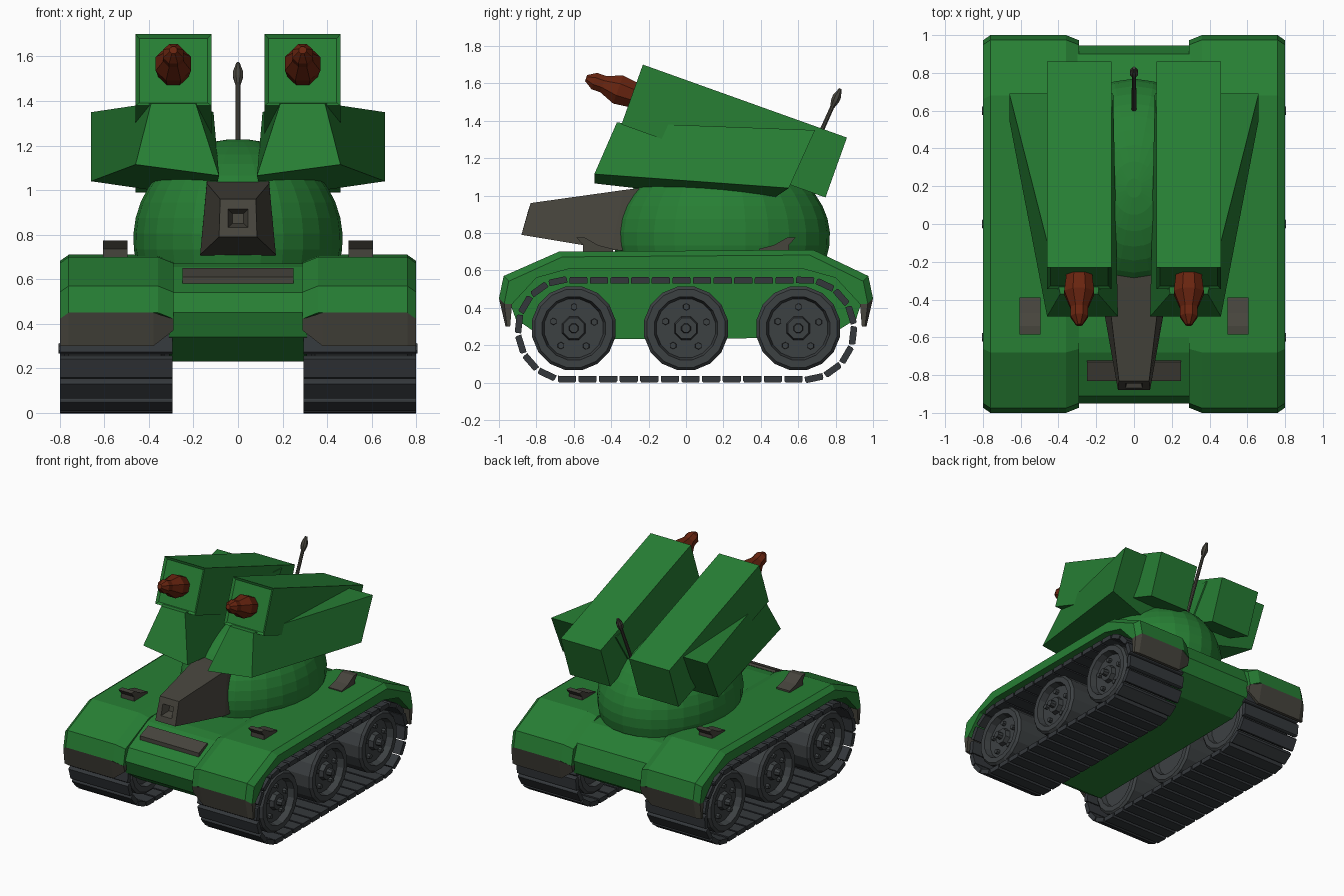
import bpy, bmesh, math
from mathutils import Vector

if "Cube" in bpy.data.objects:
    bpy.data.objects.remove(bpy.data.objects["Cube"])


def material(name, rgb):
    m = bpy.data.materials.new(name)
    m.diffuse_color = (*rgb, 1)
    m.use_nodes = True
    m.node_tree.nodes["Principled BSDF"].inputs["Base Color"].default_value = m.diffuse_color
    return m


GREEN = material("green paint", (0.02, 0.21, 0.034))
GREY = material("warm grey metal", (0.062, 0.058, 0.046))
TREAD = material("dark tread", (0.034, 0.039, 0.044))
WHEEL = material("wheel grey", (0.046, 0.052, 0.055))
RED = material("rust red", (0.14, 0.018, 0.005))


def loft(name, sections, mat):
    """Skin equal-length point loops and cap both ends."""
    bm = bmesh.new()
    rings = [[bm.verts.new(p) for p in s] for s in sections]
    n = len(rings[0])
    for a, b in zip(rings, rings[1:]):
        for i in range(n):
            j = (i + 1) % n
            bm.faces.new((a[i], a[j], b[j], b[i]))
    bm.faces.new(rings[0])
    bm.faces.new(rings[-1])
    bmesh.ops.recalc_face_normals(bm, faces=bm.faces)
    me = bpy.data.meshes.new(name)
    bm.to_mesh(me)
    bm.free()
    me.materials.append(mat)
    ob = bpy.data.objects.new(name, me)
    bpy.context.collection.objects.link(ob)
    return ob


def extrude(name, profile, x0, x1, mat):
    """Extrude a (y, z) profile across x."""
    return loft(name, [[(x, y, z) for y, z in profile] for x in (x0, x1)], mat)


def lathe(name, profile, origin, axis, sides, mat):
    """Turn (distance, radius) pairs around an axis."""
    o, a = Vector(origin), Vector(axis).normalized()
    u = a.cross(Vector((0, 0, 1)) if abs(a.z) < 0.95 else Vector((0, 1, 0))).normalized()
    v = a.cross(u)
    angles = [2 * math.pi * (i + 0.5) / sides for i in range(sides)]
    return loft(name, [[o + a * d + (u * math.cos(t) + v * math.sin(t)) * r
                        for t in angles] for d, r in profile], mat)


# Central hull
extrude("hull", [(-0.75, 0.23), (-0.91, 0.34), (-0.95, 0.45), (-0.91, 0.54), (-0.68, 0.655),
                 (-0.6, 0.67), (0.6, 0.67), (0.72, 0.66), (0.90, 0.57), (0.945, 0.45),
                 (0.91, 0.34), (0.75, 0.24)], -0.31, 0.31, GREEN)
extrude("front_bar", [(-0.83, 0.565), (-0.83, 0.61), (-0.73, 0.65), (-0.71, 0.61)],
        -0.25, 0.25, GREY)

# Turret dome
dome = []
for k in range(12):
    a = math.radians(-15 + 100 * k / 11)
    dome.append([(0.47 * math.cos(a) * math.cos(t), 0.19 + 0.58 * math.cos(a) * math.sin(t),
                  0.78 + 0.45 * math.sin(a))
                 for t in [2 * math.pi * i / 28 for i in range(28)]])
loft("turret_dome", dome, GREEN)


# Gun mantlet with square muzzle recess
def gun_ring(bottom, top):
    (wb, yb, zb), (wt, yt, zt) = bottom, top
    return [(-wb, yb, zb), (wb, yb, zb), (wt, yt, zt), (-wt, yt, zt)]


loft("gun_mantlet", [gun_ring((0.17, -0.25, 0.70), (0.14, -0.25, 1.04)),
                     gun_ring((0.17, -0.40, 0.71), (0.14, -0.33, 1.03)),
                     gun_ring((0.085, -0.88, 0.79), (0.08, -0.83, 0.96)),
                     gun_ring((0.045, -0.868, 0.833), (0.045, -0.845, 0.915)),
                     gun_ring((0.025, -0.80, 0.85), (0.025, -0.79, 0.895))], GREY)

# Antenna
lathe("antenna", [(0, 0.014), (0.26, 0.013), (0.44, 0.012), (0.48, 0.024), (0.505, 0.024),
                  (0.55, 0.008)], (0, 0.60, 1.07), (0, 0.41, 0.91), 8, GREY)

WZ = 0.283                                   # wheel and track centre height
ALONG, UP = Vector((0, 0.942, -0.337)), Vector((0, 0.337, 0.942))   # pod directions

for s, side in ((-1, "left"), (1, "right")):

    # Fender arch, chamfered on both edges
    outer = [(-1.0, 0.45), (-0.975, 0.57), (-0.68, 0.70), (0.68, 0.71), (0.975, 0.57), (1.0, 0.45)]
    inner = [(0.93, 0.42), (0.80, 0.56), (0.62, 0.61), (-0.62, 0.61), (-0.80, 0.56), (-0.93, 0.42)]
    loft("fender_" + side, [[(s * x, y * (1 - c), z - c) for y, z in outer]
                            + [(s * x, y, z) for y, z in inner]
                            for x, c in ((0.29, 0.028), (0.36, 0), (0.76, 0), (0.80, 0.028))], GREEN)

    # Mud flaps front and rear
    for e, end in ((-1, "front"), (1, "rear")):
        loft(f"mud_flap_{end}_{side}",
             [[(s * x, e * (1 - c), 0.45 - c), (s * x, e * (0.965 - c * 0.3), b),
               (s * x, e * 0.94, b), (s * x, e * 0.93, 0.42)]
              for x, c, b in ((0.29, 0.028, 0.37), (0.38, 0, 0.30), (0.76, 0, 0.30),
                              (0.80, 0.028, 0.30))], GREY)
        # Small wedge lamps on the fenders
        extrude(f"lamp_{end}_{side}",
                [(e * 0.39, 0.69), (e * 0.39, 0.715), (e * 0.47, 0.735), (e * 0.54, 0.775),
                 (e * 0.585, 0.775), (e * 0.55, 0.735), (e * 0.55, 0.69)],
                s * 0.495, s * 0.605, GREY)

    # Track links around a rounded loop
    half, rad, count = 0.63, 0.265, 38
    straight, arc = 2 * half, math.pi * rad
    total = 2 * (straight + arc)
    for i in range(count):
        d = total * (i + 0.5) / count
        flip = 1
        if d >= total / 2:
            d, flip = d - total / 2, -1
        if d < straight:
            pos, ang = Vector((0, -half + d, rad)), 0
        else:
            ang = (d - straight) / rad
            pos = Vector((0, half + rad * math.sin(ang), rad * math.cos(ang)))
        t = Vector((0, math.cos(ang), -math.sin(ang))) * 0.049
        n = Vector((0, math.sin(ang), math.cos(ang))) * 0.0175
        quad = [(pos + a * t + b * n) * flip for a, b in
                ((-1, -1), (1, -1), (1, 0.5), (0.88, 1), (-0.88, 1), (-1, 0.5))]
        extrude(f"track_link_{side}_{i}", [(q.y, q.z + WZ) for q in quad],
                s * 0.295, s * 0.798, TREAD)

    # Road wheels with recessed disc, hub and five bolts
    for k, y in enumerate((-0.6, 0, 0.6)):
        ax = (s, 0, 0)
        lathe(f"wheel_{side}_{k}", [(0.37, 0.16), (0.33, 0.17), (0.33, 0.21), (0.345, 0.228),
                                    (0.76, 0.228), (0.778, 0.212), (0.778, 0.172), (0.73, 0.16)],
              (0, y, WZ + 0.007), ax, 16, WHEEL)
        lathe(f"hub_{side}_{k}", [(0.72, 0.07), (0.765, 0.06), (0.765, 0.028), (0.806, 0.024)],
              (0, y, WZ + 0.007), ax, 8, WHEEL)
        for b in range(5):
            a = 2 * math.pi * b / 5 + 0.3
            lathe(f"bolt_{side}_{k}_{b}", [(0.72, 0.02), (0.755, 0.018)],
                  (0, y + 0.115 * math.cos(a), WZ + 0.007 + 0.115 * math.sin(a)), ax, 6, WHEEL)

    # Tilted missile box with framed front
    corner = Vector((0, -0.345, 1.38))

    def pod_ring(t, c):
        return [corner + ALONG * t + UP * u + Vector((s * x, 0, 0)) for x, u in
                ((0.12 + c, c), (0.46 - c, c), (0.46 - c, 0.34 - c), (0.12 + c, 0.34 - c))]

    loft("missile_box_" + side, [pod_ring(1.158, 0), pod_ring(0, 0), pod_ring(0.012, 0.017)], GREEN)

    # Flared mount under the missile box
    loft("box_mount_" + side,
         [[(s * 0.19, -0.37, 1.39), (s * 0.39, -0.37, 1.39),
           (s * 0.46, -0.49, 1.115), (s * 0.085, -0.49, 1.065)],
          [(s * 0.11, 0.69, 1.35), (s * 0.66, 0.69, 1.35),
           (s * 0.66, 0.55, 1.04), (s * 0.11, 0.43, 0.96)]], GREEN)

    # Missile nose
    lathe("missile_" + side, [(-0.05, 0.07), (0.02, 0.078), (0.08, 0.086), (0.165, 0.05),
                              (0.215, 0.05), (0.262, 0.018)],
          corner + UP * 0.17 + Vector((s * 0.29, 0, 0)), -ALONG, 8, RED)
